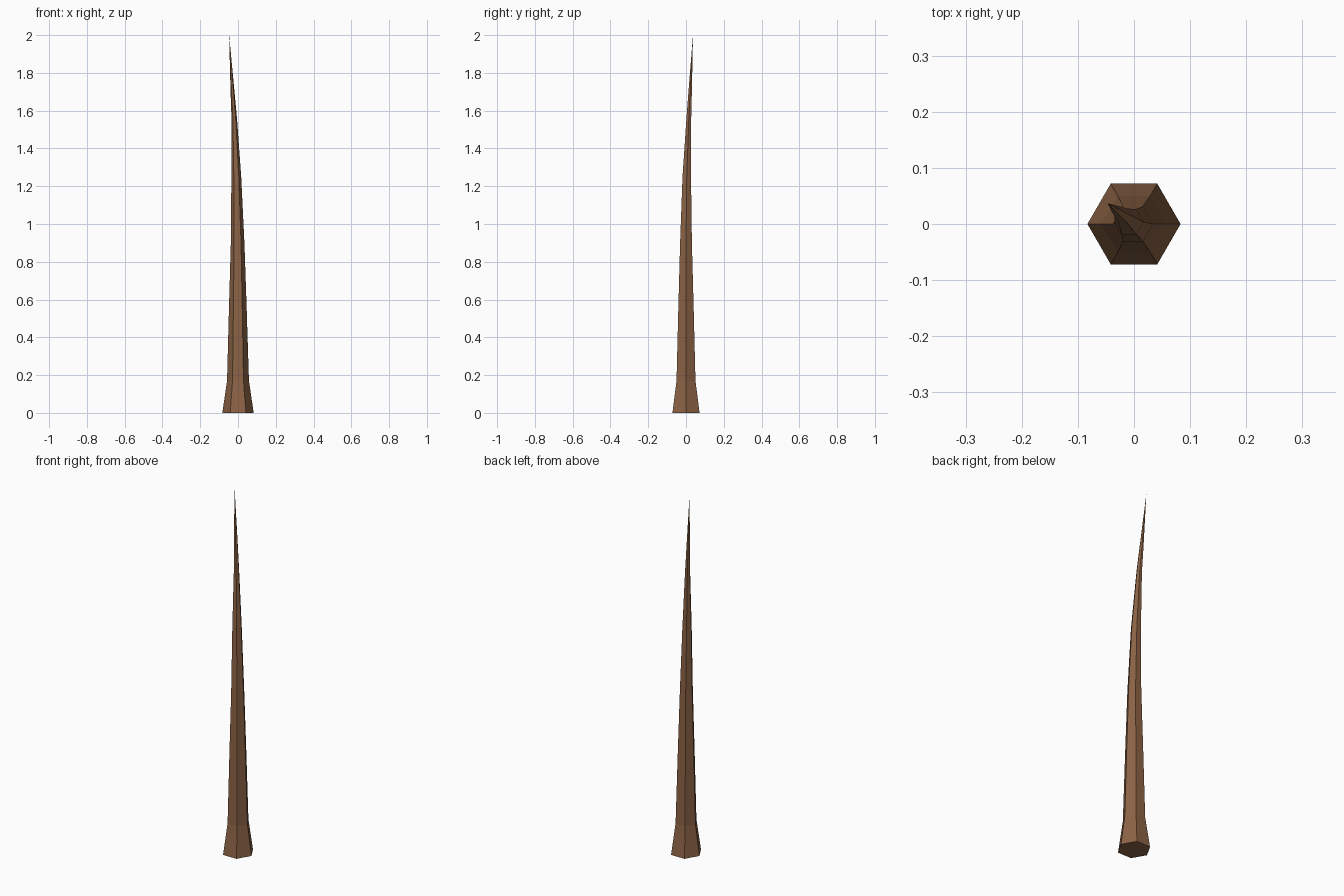
import bpy, bmesh, math

if "Cube" in bpy.data.objects:
    bpy.data.objects.remove(bpy.data.objects["Cube"])

# Hexagonal sections along the bent spike: x, y, z, radius
RINGS = [
    (0.0, 0.0, 0.0, 0.083),
    (0.0, 0.0, 0.17, 0.058),
    (-0.001, 0.0, 0.55, 0.047),
    (-0.002, 0.0, 0.90, 0.036),
    (-0.009, 0.004, 1.25, 0.026),
    (-0.020, 0.015, 1.56, 0.0145),
    (-0.029, 0.022, 1.70, 0.0105),
]
TIP = (-0.047, 0.037, 2.0)
SIDES = 6

bm = bmesh.new()
loops = [[bm.verts.new((x + r * math.cos(math.tau * i / SIDES),
                        y + r * math.sin(math.tau * i / SIDES), z))
          for i in range(SIDES)] for x, y, z, r in RINGS]

# Closed base, tapering sides, pointed end
bm.faces.new(list(reversed(loops[0])))
for a, b in zip(loops, loops[1:]):
    for i in range(SIDES):
        j = (i + 1) % SIDES
        bm.faces.new((a[i], a[j], b[j], b[i]))
tip = bm.verts.new(TIP)
for i in range(SIDES):
    bm.faces.new((loops[-1][i], loops[-1][(i + 1) % SIDES], tip))

mesh = bpy.data.meshes.new("trunk")
bm.to_mesh(mesh)
bm.free()
trunk = bpy.data.objects.new("trunk", mesh)
bpy.context.collection.objects.link(trunk)

# Brown bark
bark = bpy.data.materials.new("bark")
bark.diffuse_color = (0.26, 0.125, 0.06, 1)
bark.use_nodes = True
bark.node_tree.nodes["Principled BSDF"].inputs["Base Color"].default_value = bark.diffuse_color
mesh.materials.append(bark)
